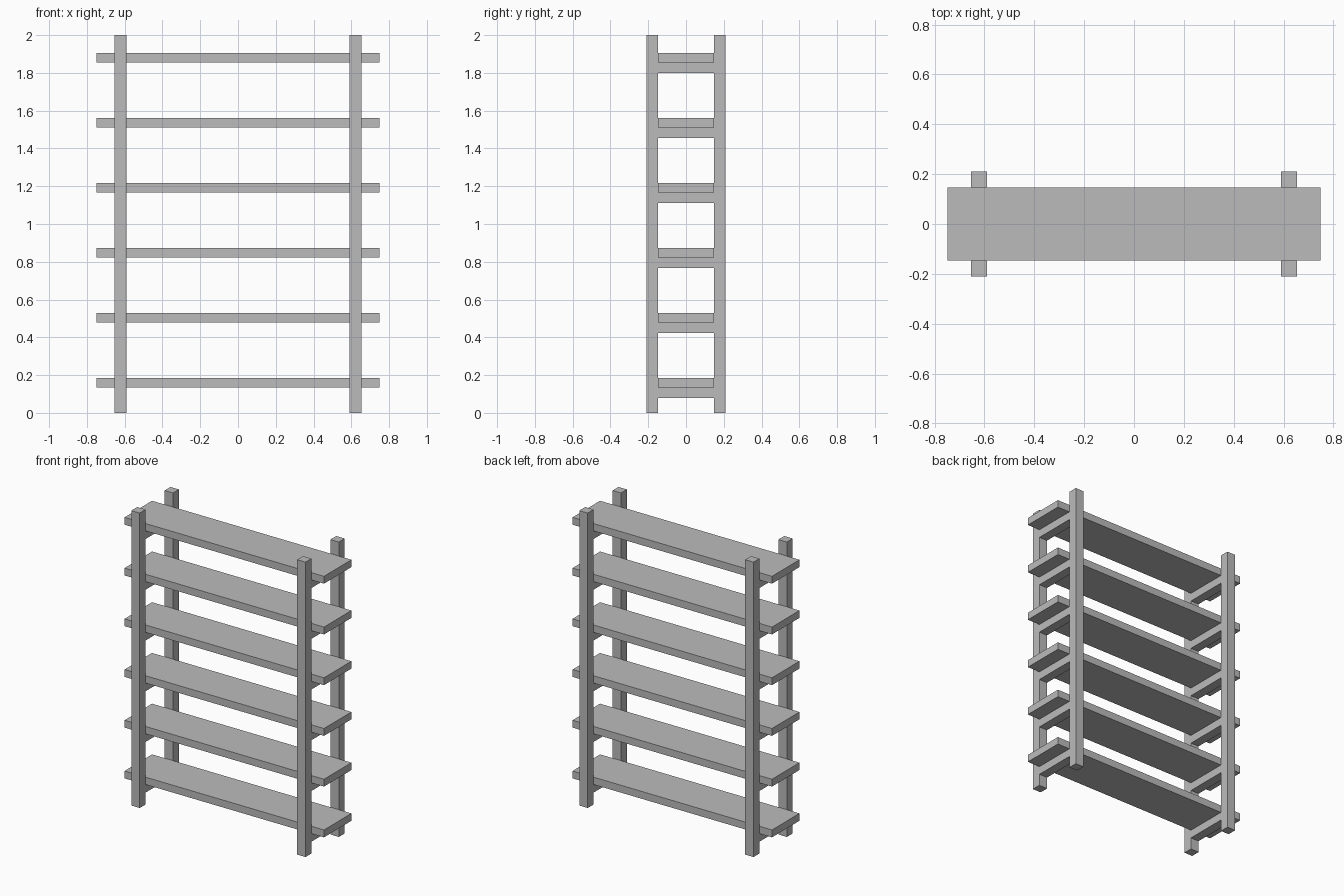
import bpy

cube = bpy.data.objects.get("Cube")
if cube:
    bpy.data.objects.remove(cube, do_unlink=True)

grey = bpy.data.materials.new("plain grey")
grey.use_nodes = True
colour = (0.5, 0.5, 0.5, 1)
grey.diffuse_color = colour
grey.node_tree.nodes["Principled BSDF"].inputs["Base Color"].default_value = colour


def box(name, centre, size):
    bpy.ops.mesh.primitive_cube_add(size=1, location=centre)
    obj = bpy.context.object
    obj.name = name
    obj.scale = size
    bpy.ops.object.transform_apply(location=False, rotation=False, scale=True)
    obj.data.materials.append(grey)
    return obj


HEIGHT = 2.0
POST = 0.063          # square post section
POST_X = 0.622
SHELF_LENGTH = 1.496
SHELF_DEPTH = 0.294
SHELF_THICK = 0.05
BAR_HEIGHT = 0.055
FIRST_TOP = 0.185
SPACING = 0.344
post_y = (SHELF_DEPTH + POST) / 2
sides = (("left", 1), ("right", -1))

# Four upright posts
for side, sx in sides:
    for end, sy in (("front", -1), ("back", 1)):
        box(f"{end}_{side}_post", (sx * POST_X, sy * post_y, HEIGHT / 2),
            (POST, POST, HEIGHT))

# Shelves, each resting on a crossbar between the posts at either end
for i in range(6):
    top = FIRST_TOP + i * SPACING
    box(f"shelf_{i + 1}", (0, 0, top - SHELF_THICK / 2),
        (SHELF_LENGTH, SHELF_DEPTH, SHELF_THICK))
    for side, sx in sides:
        box(f"{side}_crossbar_{i + 1}",
            (sx * POST_X, 0, top - SHELF_THICK - BAR_HEIGHT / 2),
            (POST, SHELF_DEPTH, BAR_HEIGHT))
